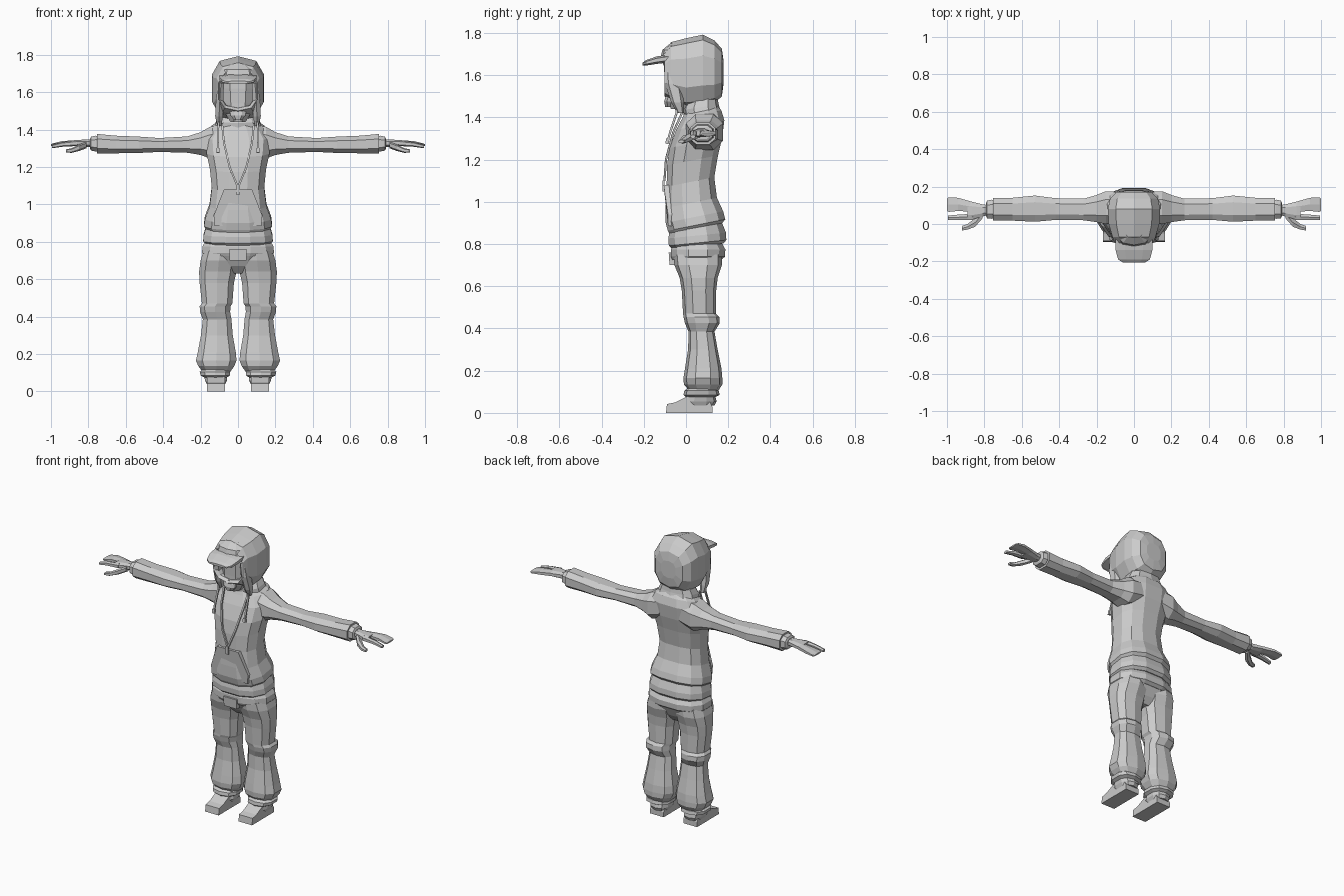
import bpy, bmesh, math
from mathutils import Vector

grey = bpy.data.materials.new("plain grey")
grey.diffuse_color = (0.6, 0.6, 0.6, 1)


def finish(name, bm, mirror=False):
    bmesh.ops.recalc_face_normals(bm, faces=bm.faces)
    me = bpy.data.meshes.new(name)
    bm.to_mesh(me)
    bm.free()
    me.materials.append(grey)
    ob = bpy.data.objects.new(name, me)
    bpy.context.collection.objects.link(ob)
    if mirror:
        ob.modifiers.new("mirror", 'MIRROR').use_mirror_merge = False
    return ob


def loft(name, rings, axis='z', n=10, p=0.8, mirror=False, tilt=0.0):
    """Each ring is (position, a_min, a_max, b_min, b_max) across the axis.
    Axis z: a=x, b=y.  Axis x: a=y, b=z.  Axis y: a=x, b=z."""
    bm = bmesh.new()
    loops = []
    for t, a0, a1, b0, b1 in rings:
        loop = []
        for i in range(n):
            w = 2 * math.pi * (i + 0.5) / n
            c, s = math.cos(w), math.sin(w)
            a = (a0 + a1) / 2 + (a1 - a0) / 2 * math.copysign(abs(c) ** p, c) / math.cos(math.pi / n) ** p
            b = (b0 + b1) / 2 + (b1 - b0) / 2 * math.copysign(abs(s) ** p, s)
            co = {'z': (a, b, t + tilt * (b - 0.05)), 'x': (t, a, b), 'y': (a, t, b)}[axis]
            loop.append(bm.verts.new(co))
        loops.append(loop)
    for lo, hi in zip(loops, loops[1:]):
        for i in range(n):
            j = (i + 1) % n
            bm.faces.new((lo[i], lo[j], hi[j], hi[i]))
    bm.faces.new(loops[0][::-1])
    bm.faces.new(loops[-1])
    return finish(name, bm, mirror)


def prism(name, pts, offset, mirror=False):
    """Extrude a polygon by an offset."""
    bm = bmesh.new()
    f = bm.faces.new([bm.verts.new(p) for p in pts])
    r = bmesh.ops.extrude_face_region(bm, geom=[f])
    vs = [g for g in r['geom'] if isinstance(g, bmesh.types.BMVert)]
    bmesh.ops.translate(bm, verts=vs, vec=offset)
    return finish(name, bm, mirror)


def strand(name, path, r, mirror=True):
    """Thin four-sided cord along a path."""
    bm = bmesh.new()
    loops = []
    for k, p in enumerate(path):
        d = Vector(path[min(k + 1, len(path) - 1)]) - Vector(path[max(k - 1, 0)])
        u = d.cross(Vector((0, 1, 0))).normalized() * r
        v = d.cross(u).normalized() * r
        loops.append([bm.verts.new(Vector(p) + q) for q in (u + v, v - u, -u - v, u - v)])
    for lo, hi in zip(loops, loops[1:]):
        for i in range(4):
            bm.faces.new((lo[i], lo[(i + 1) % 4], hi[(i + 1) % 4], hi[i]))
    bm.faces.new(loops[0])
    bm.faces.new(loops[-1])
    return finish(name, bm, mirror)


def sym(*rows):
    return [(t, -h, h, b0, b1) for t, h, b0, b1 in rows]


# Hooded jacket body
loft("jacket", sym((0.87, .165, -.08, .17), (0.89, .182, -.09, .19), (0.93, .177, -.10, .18),
                   (1.0, .152, -.10, .15), (1.1, .14, -.095, .137), (1.2, .15, -.093, .155),
                   (1.28, .168, -.082, .175), (1.36, .175, -.05, .185), (1.41, .14, -.02, .17),
                   (1.45, .085, .0, .14)), n=12, tilt=.2)
# Shirt layers, belt and hips
loft("shirt_hem", sym((0.79, .17, -.07, .18), (0.805, .186, -.085, .195), (0.84, .183, -.088, .193),
                      (0.90, .165, -.075, .17)), n=12, tilt=.1)
loft("belt", sym((0.725, .18, -.068, .17), (0.74, .192, -.075, .188), (0.775, .19, -.075, .19),
                 (0.81, .17, -.06, .17)), n=12)
loft("hips", sym((0.63, .05, .01, .11), (0.67, .13, -.03, .14), (0.73, .186, -.065, .17),
                 (0.79, .18, -.06, .17)), n=12)
prism("buckle", [(-.045, -.082, .76), (.045, -.082, .76), (.045, -.078, .70), (-.045, -.078, .70)], (0, .05, 0))
# Front pocket
prism("pocket", [(-.075, -.106, 1.08), (.075, -.106, 1.08), (.13, -.085, .94), (.125, -.085, .885),
                 (-.125, -.085, .885), (-.13, -.085, .94)], (0, .04, 0))
# Neckline trim and zip pull
strand("neckline_trim", [(.085, -.015, 1.43), (.075, -.06, 1.33), (.045, -.095, 1.2), (.004, -.102, 1.1)], .005)
prism("zip_pull", [(-.009, -.112, 1.10), (.009, -.112, 1.10), (.009, -.112, 1.05), (-.009, -.112, 1.05)], (0, .01, 0))
# Draw cords
strand("hood_cord", [(.095, -.05, 1.5), (.105, -.045, 1.42), (.108, -.075, 1.33), (.108, -.088, 1.285)], .005)
strand("cord_tip", [(.108, -.086, 1.30), (.108, -.09, 1.275)], .008)

# Sleeves and cuffs
loft("sleeve", [(.07, .02, .17, 1.26, 1.43), (.15, .0, .175, 1.24, 1.42), (.2, .01, .155, 1.26, 1.39),
                (.27, .02, .135, 1.273, 1.366), (.42, .022, .138, 1.278, 1.357),
                (.53, .012, .152, 1.272, 1.365), (.65, .018, .14, 1.27, 1.37),
                (.755, .018, .14, 1.268, 1.38)], 'x', n=8, mirror=True)
loft("cuff", [(.74, .035, .125, 1.285, 1.365), (.76, .028, .13, 1.28, 1.37),
              (.785, .03, .125, 1.285, 1.365), (.79, .04, .115, 1.295, 1.355)], 'x', n=8, mirror=True)
# Hands
loft("palm", [(.77, .05, .10, 1.305, 1.35), (.81, .04, .105, 1.305, 1.348), (.87, .022, .12, 1.31, 1.345),
              (.89, .022, .12, 1.312, 1.342)], 'x', n=8, mirror=True)
loft("finger_group", [(.87, .065, .12, 1.312, 1.343), (.94, .07, .14, 1.312, 1.338),
                      (.99, .065, .143, 1.31, 1.326), (1.0, .07, .135, 1.312, 1.322)], 'x', n=6, mirror=True)
loft("index_finger", [(.86, .02, .055, 1.312, 1.342), (.94, .022, .05, 1.308, 1.333),
                      (.995, .022, .045, 1.30, 1.318)], 'x', n=6, mirror=True)
loft("thumb", [(.81, .03, .07, 1.30, 1.335), (.85, -.015, .03, 1.285, 1.32),
               (.89, -.03, .0, 1.275, 1.30), (.92, -.035, -.01, 1.278, 1.294)], 'x', n=6, mirror=True)

# Trouser legs, ankle folds and shoes
loft("trouser_leg", [(.10, .045, .185, .02, .15), (.135, .02, .212, -.01, .172), (.165, .008, .225, -.012, .172),
                     (.21, .012, .215, -.005, .168), (.30, .028, .198, .01, .15), (.385, .035, .188, .012, .135),
                     (.425, .042, .203, -.005, .16), (.455, .04, .205, -.012, .158), (.47, .03, .193, -.014, .143),
                     (.58, .022, .205, -.02, .143), (.64, .008, .208, -.03, .15), (.70, .004, .20, -.055, .17),
                     (.75, .004, .185, -.06, .17)], n=10, mirror=True)
loft("ankle_fold", [(.035, .07, .165, .0, .135), (.055, .06, .175, -.01, .145), (.075, .06, .18, .0, .14),
                    (.085, .042, .2, -.012, .16), (.105, .042, .205, -.008, .155), (.125, .07, .18, .02, .13)],
     n=10, mirror=True)
prism("shoe", [(.07, -.095, 0), (.07, .125, 0), (.07, .125, .03), (.07, .10, .08), (.07, .01, .08),
               (.07, -.05, .05), (.07, -.09, .042)], (.095, 0, 0), mirror=True)

# Neck, face and mouth bulge
loft("neck", sym((1.38, .07, -.01, .13), (1.44, .062, .0, .125), (1.50, .06, .0, .12)), n=8)
loft("face", sym((1.44, .04, -.075, .03), (1.48, .065, -.085, .05), (1.54, .078, -.085, .06),
                 (1.62, .085, -.088, .08), (1.69, .085, -.085, .08)), n=8)
loft("mouth", sym((1.45, .022, -.10, -.05), (1.475, .04, -.105, -.05), (1.495, .042, -.1, -.05),
                  (1.512, .02, -.093, -.05)), n=8)
# Hood with a recessed front opening
loft("hood", sym((-.02, .085, 1.52, 1.68), (-.085, .092, 1.515, 1.695), (-.102, .103, 1.50, 1.715),
                 (-.07, .115, 1.475, 1.757), (.0, .135, 1.445, 1.775), (.08, .14, 1.452, 1.792),
                 (.135, .128, 1.468, 1.765), (.17, .095, 1.50, 1.725), (.178, .05, 1.56, 1.67)),
     'y', n=10, p=.75)
loft("hood_collar", sym((1.41, .125, -.01, .165), (1.445, .115, -.015, .155), (1.475, .10, -.0, .15),
                        (1.5, .09, .01, .14)), n=10, tilt=.15)
# Side locks of hair
loft("side_hair", [(1.42, .09, .11, -.04, -.01), (1.47, .08, .122, -.07, -.01), (1.56, .078, .118, -.1, -.02),
                   (1.65, .075, .105, -.105, -.03)], n=6, mirror=True)
# Cap front and brim
loft("cap_front", sym((1.645, .09, -.105, .02), (1.68, .095, -.122, .02), (1.72, .085, -.112, .02),
                      (1.75, .05, -.075, .02)), n=10)
loft("cap_brim", sym((-.205, .06, 1.645, 1.66), (-.19, .085, 1.645, 1.672), (-.14, .098, 1.652, 1.69),
                     (-.08, .098, 1.66, 1.70)), 'y', n=8)
